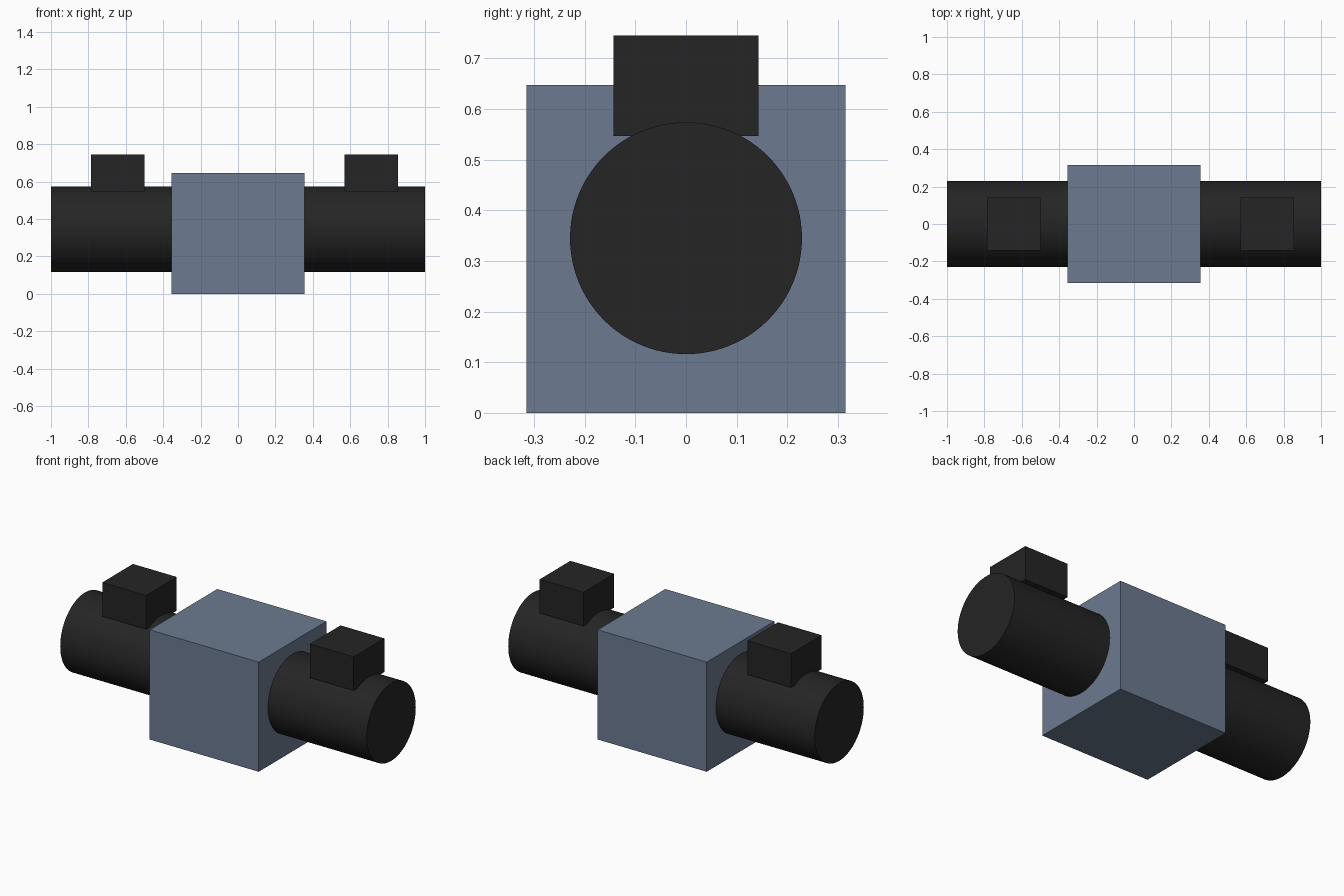
import bpy
import math

cube = bpy.data.objects.get("Cube")
if cube:
    bpy.data.objects.remove(cube, do_unlink=True)


def make_material(name, color):
    mat = bpy.data.materials.new(name)
    mat.use_nodes = True
    mat.diffuse_color = color
    mat.node_tree.nodes["Principled BSDF"].inputs["Base Color"].default_value = color
    return mat


def finish(name, mat):
    obj = bpy.context.object
    obj.name = name
    obj.data.name = name
    obj.data.materials.append(mat)
    return obj


def box(name, center, size, mat):
    bpy.ops.mesh.primitive_cube_add(size=1, location=center)
    bpy.context.object.scale = size
    bpy.ops.object.transform_apply(location=False, rotation=False, scale=True)
    return finish(name, mat)


def barrel(name, x_inner, x_outer, z, radius, mat):
    bpy.ops.mesh.primitive_cylinder_add(
        vertices=96, radius=radius, depth=abs(x_outer - x_inner),
        location=((x_inner + x_outer) / 2, 0, z), rotation=(0, math.pi / 2, 0))
    bpy.ops.object.transform_apply(location=False, rotation=True, scale=False)
    obj = finish(name, mat)
    bpy.ops.object.shade_smooth_by_angle(angle=math.radians(30))
    return obj


slate = make_material("slate_blue", (0.15, 0.195, 0.28, 1))
black = make_material("soft_black", (0.018, 0.018, 0.018, 1))

# Central block
half_width = 0.356
box("valve_body", (0, 0, 0.3235), (2 * half_width, 0.63, 0.647), slate)

# Side barrels, each with a connector block on top (same offset, not mirrored)
for side, sign, connector_x in (("right", -1, -0.643), ("left", 1, 0.712)):
    barrel(side + "_coil", sign * half_width, sign, 0.345, 0.229, black)
    box(side + "_connector", (connector_x, 0, 0.646), (0.286, 0.286, 0.199), black)
